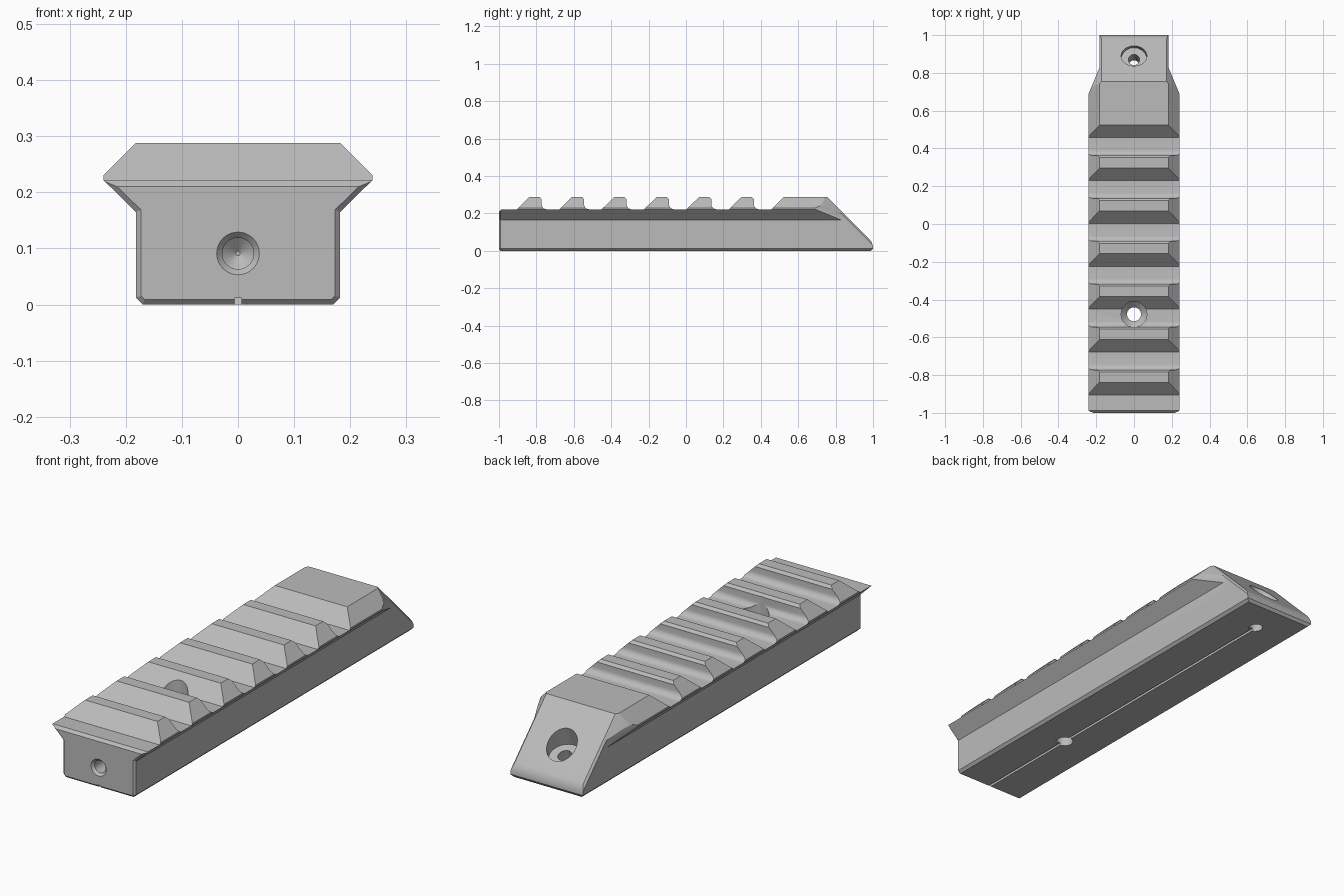
import bpy, bmesh, math
from mathutils import Vector

if "Cube" in bpy.data.objects:
    bpy.data.objects.remove(bpy.data.objects["Cube"], do_unlink=True)

steel = bpy.data.materials.new("satin grey metal")
steel.use_nodes = True
grey = (0.5, 0.5, 0.5, 1)
steel.diffuse_color = grey
steel.node_tree.nodes["Principled BSDF"].inputs["Base Color"].default_value = grey


def finish(name, bm):
    bmesh.ops.recalc_face_normals(bm, faces=bm.faces[:])
    mesh = bpy.data.meshes.new(name)
    bm.to_mesh(mesh)
    bm.free()
    mesh.materials.append(steel)
    obj = bpy.data.objects.new(name, mesh)
    bpy.context.collection.objects.link(obj)
    return obj


def prism(name, points, offset, front_chamfer=0):
    """Extrude a closed 3D outline, optionally chamfering the first cap."""
    bm = bmesh.new()
    cap = bm.faces.new([bm.verts.new(p) for p in points])
    end = bmesh.ops.extrude_face_region(bm, geom=[cap], use_keep_orig=True)["geom"]
    moved = [g for g in end if isinstance(g, bmesh.types.BMVert)]
    bmesh.ops.translate(bm, verts=moved, vec=offset)
    bmesh.ops.recalc_face_normals(bm, faces=bm.faces[:])
    if front_chamfer:
        bmesh.ops.inset_individual(bm, faces=[cap], thickness=front_chamfer,
                                   depth=front_chamfer, use_even_offset=True)
    return finish(name, bm)


def bore(name, origin, axis, steps, sides=40):
    """Turned cutter: (distance along axis, radius) rings."""
    bm = bmesh.new()
    turn = Vector(axis).to_track_quat('Z', 'Y')
    rings = []
    for dist, radius in steps:
        rings.append([bm.verts.new(Vector(origin) + turn @ Vector(
            (radius * math.cos(2 * math.pi * i / sides),
             radius * math.sin(2 * math.pi * i / sides), dist))) for i in range(sides)])
    for a, b in zip(rings, rings[1:]):
        for i in range(sides):
            j = (i + 1) % sides
            bm.faces.new((a[i], a[j], b[j], b[i]))
    bm.faces.new(rings[0])
    bm.faces.new(rings[-1])
    return finish(name, bm)


def slab(name, point, normal):
    """Large block whose near face lies on the given plane."""
    bm = bmesh.new()
    bmesh.ops.create_cube(bm, size=1)
    turn = Vector(normal).to_track_quat('Z', 'Y')
    for v in bm.verts:
        v.co = Vector(point) + turn @ (v.co + Vector((0, 0, 0.5)))
    return finish(name, bm)


def combine(target, cutter, operation='DIFFERENCE'):
    mod = target.modifiers.new("cut", 'BOOLEAN')
    mod.operation, mod.object, mod.solver = operation, cutter, 'EXACT'
    bpy.context.view_layer.objects.active = target
    bpy.ops.object.modifier_apply(modifier=mod.name)
    bpy.data.objects.remove(cutter, do_unlink=True)


# Dovetail cross-section, run from front to back
FLOOR, TOP, WAIST, WING = 0.222, 0.288, 0.182, 0.24
half = [(0.17, 0), (WAIST, 0.012), (WAIST, 0.165), (WING, FLOOR), (WING, 0.23), (WAIST, TOP)]
section = half + [(-x, z) for x, z in reversed(half)]
rail = prism("rail", [(x, -0.991, z) for x, z in section], (0, 2.2, 0), 0.009)

# Side profile: raised ribs, ramped end and rounded lip
PITCH = 0.227
side = [(-0.988, 0), (-1.1, 0), (-1.1, 0.11), (-0.988, FLOOR)]
for k in range(6):
    y = -0.905 + k * PITCH
    side += [(y, FLOOR), (y + 0.067, TOP), (y + 0.122, TOP), (y + 0.133, TOP - 0.012)]
    for i in range(7):
        a = math.radians(15 * i)
        side.append((y + 0.161 - 0.028 * math.cos(a), FLOOR + 0.028 * (1 - math.sin(a))))
y = -0.905 + 6 * PITCH
side += [(y, FLOOR), (y + 0.067, TOP), (0.755, TOP)]
for i in range(8):
    a = math.radians(45 - 45 * i / 7)
    side.append((0.928 + 0.072 * math.cos(a), 0.013 + 0.072 * math.sin(a)))
side += [(0.99, 0)]
combine(rail, prism("side_profile", [(-0.4, y, z) for y, z in side], (0.8, 0, 0)), 'INTERSECT')

# Tapered wings and chamfered edges at the ramped end
for s in (1, -1):
    upper = Vector((s * WAIST, 0.755, TOP))
    mid = Vector((s * 0.23, 0.715, 0.24))
    low = Vector((s * WAIST, 0.83, 0.213))
    normal = (mid - upper).cross(low - upper)
    if normal.x * s < 0:
        normal = -normal
    combine(rail, slab("corner_cutter", upper, normal))
    taper = [(0.2515, 0.6635), (WAIST, 0.83), (WAIST, 1.1), (0.3, 1.1), (0.3, 0.6635)]
    combine(rail, prism("taper_cutter", [(s * x, y, 0.1) for x, y in taper], (0, 0, 0.3)))
    combine(rail, slab("edge_cutter", (s * 0.173, 0.755, TOP), (s, 0.707, 0.707)))

# Screw holes: front tapped hole, countersunk hole, slanted counterbore
combine(rail, bore("front_hole", (0, -1, 0.091), (0, 1, 0),
                   [(-0.01, 0.038), (0, 0.038), (0.011, 0.028), (0.2, 0.028), (0.22, 0.004)]))
combine(rail, bore("top_hole", (0, -0.478, 0), (0, 0, 1),
                   [(-0.1, 0.037), (0.14, 0.037), (0.171, 0.068), (0.4, 0.068)]))
tilt = math.radians(20)
combine(rail, bore("ramp_hole", (0, 0.89, 0.153), (0, -math.sin(tilt), -math.cos(tilt)),
                   [(-0.3, 0.068), (0.06, 0.068), (0.0601, 0.03), (0.3, 0.03)]))

# Narrow groove along the underside
groove = [(-0.006, -0.1), (0.006, -0.1), (0.006, 0.012), (-0.006, 0.012)]
combine(rail, prism("groove", [(x, -1.1, z) for x, z in groove], (0, 1.93, 0)))

# Smooth bores, fillets and lip while keeping hard edges crisp
bpy.ops.object.select_all(action='DESELECT')
rail.select_set(True)
bpy.context.view_layer.objects.active = rail
bpy.ops.object.shade_smooth_by_angle(angle=math.radians(25))
